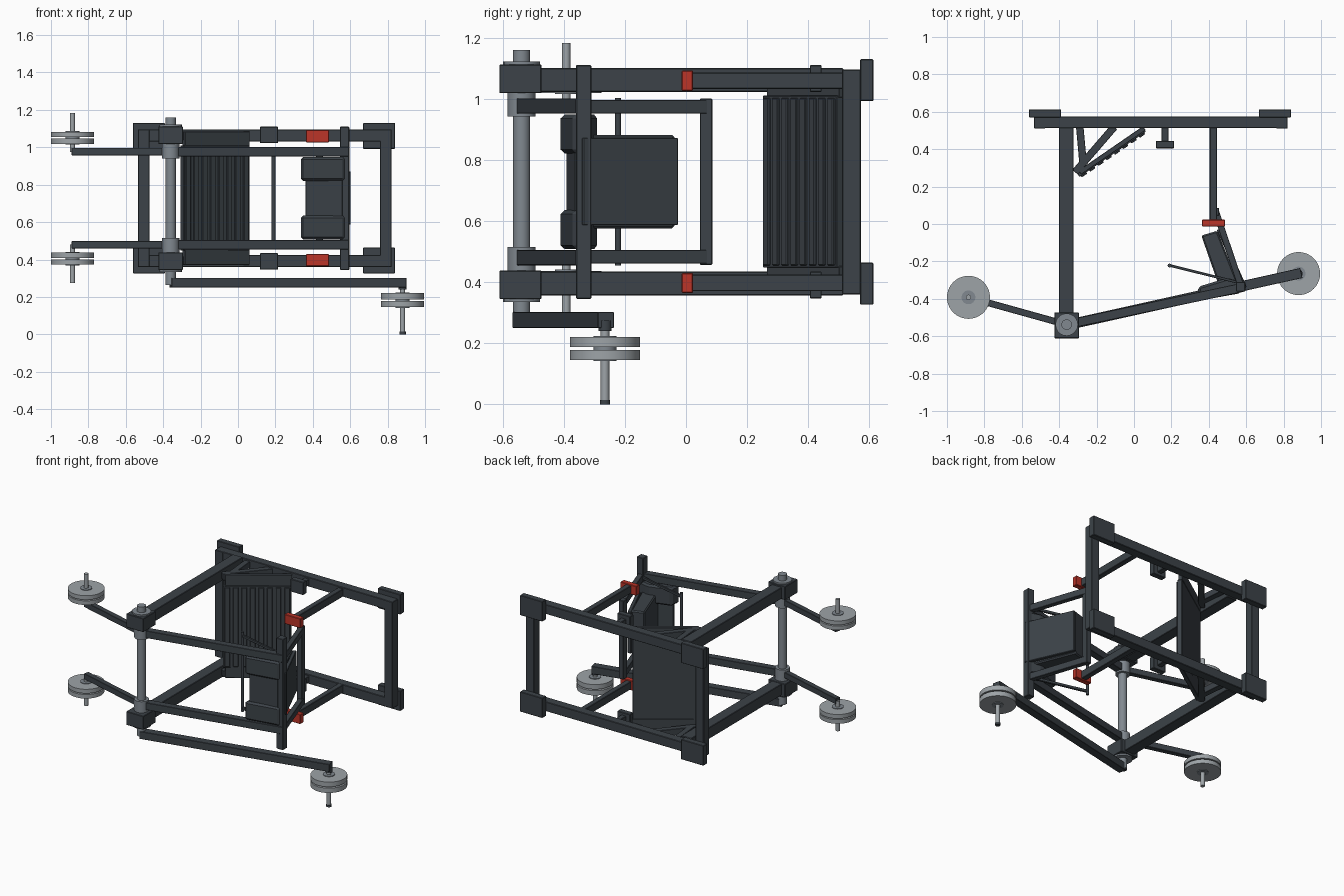
import bpy, bmesh, math
from mathutils import Vector

cube = bpy.data.objects.get("Cube")
if cube:
    bpy.data.objects.remove(cube)

MID = 0.728  # height of the mirror plane


def material(name, color):
    m = bpy.data.materials.new(name)
    m.use_nodes = True
    m.diffuse_color = (*color, 1)
    m.node_tree.nodes["Principled BSDF"].inputs["Base Color"].default_value = (*color, 1)
    return m


DARK = material("charcoal paint", (0.045, 0.055, 0.065))
STEEL = material("brushed steel", (0.22, 0.25, 0.28))
IRON = material("light grey iron", (0.34, 0.37, 0.39))
RED = material("red paint", (0.5, 0.035, 0.022))


def prism(name, points, z0, z1, mat=DARK, bevel=0.003):
    """Extrude a plan outline from z0 to z1."""
    bm = bmesh.new()
    face = bm.faces.new([bm.verts.new((x, y, z0)) for x, y in points])
    ext = bmesh.ops.extrude_face_region(bm, geom=[face])
    verts = [g for g in ext["geom"] if isinstance(g, bmesh.types.BMVert)]
    bmesh.ops.translate(bm, verts=verts, vec=(0, 0, z1 - z0))
    bmesh.ops.recalc_face_normals(bm, faces=bm.faces)
    if bevel:
        bmesh.ops.bevel(bm, geom=bm.edges[:], offset=bevel, segments=1, affect='EDGES')
    mesh = bpy.data.meshes.new(name)
    bm.to_mesh(mesh)
    bm.free()
    mesh.materials.append(mat)
    obj = bpy.data.objects.new(name, mesh)
    bpy.context.collection.objects.link(obj)
    return obj


def box(name, x, y, z, mat=DARK):
    return prism(name, [(x[0], y[0]), (x[1], y[0]), (x[1], y[1]), (x[0], y[1])], *z, mat)


def beam(name, a, b, width, z, mat=DARK, bevel=0.002):
    """Straight bar lying in plan between two points."""
    a, b = Vector(a), Vector(b)
    d = (b - a).normalized() * width / 2
    n = Vector((-d.y, d.x))
    return prism(name, [a + n, a - n, b - n, b + n], *z, mat, bevel)


def rod(name, at, z, r, mat=STEEL, sides=32):
    bpy.ops.mesh.primitive_cylinder_add(vertices=sides, radius=r, depth=z[1] - z[0],
                                        location=(*at, (z[0] + z[1]) / 2))
    obj = bpy.context.object
    obj.name = name
    obj.data.materials.append(mat)
    bpy.ops.object.shade_smooth_by_angle(angle=math.radians(35))
    return obj


def pair(maker, name, *args, z, **kw):
    """Make a part and its twin across the mirror plane."""
    maker("lower_" + name, *args, z, **kw)
    maker("upper_" + name, *args, (2 * MID - z[1], 2 * MID - z[0]), **kw)


def pair_prism(name, points, z0, z1, **kw):
    prism("lower_" + name, points, z0, z1, **kw)
    prism("upper_" + name, points, 2 * MID - z1, 2 * MID - z0, **kw)


# Base frame and feet
pair(box, "base_rail", (-0.535, 0.822), (0.513, 0.575), z=(0.36, 0.425))
for side, x0 in (("right", -0.535), ("left", 0.76)):
    box(side + "_base_post", (x0, x0 + 0.062), (0.511, 0.573), (0.36, 1.096))
for side, x0 in (("right", -0.562), ("left", 0.668)):
    pair(box, side + "_foot", (x0, x0 + 0.172), (0.57, 0.613), z=(0.326, 0.464))

# Long arms, bearing blocks and main pivot
pivot = (-0.36, -0.538)
pair(box, "long_arm", (-0.4, -0.323), (-0.55, 0.515), z=(0.356, 0.434))
pair(box, "bearing_block", (-0.426, -0.295), (-0.611, -0.473), z=(0.344, 0.438))
rod("pivot_shaft", pivot, (0.265, 1.16), 0.028)
pair(rod, "pivot_collar", pivot, z=(0.438, 0.515), r=0.046)
pair(rod, "bearing_ring", pivot, z=(0.334, 0.346), r=0.06, sides=20)

# Swing arms and lever
pair(beam, "swing_arm", pivot, (0.585, -0.338), 0.048, z=(0.455, 0.505))
pair(beam, "weight_arm", pivot, (-0.885, -0.392), 0.036, z=(0.459, 0.499))
beam("lever_arm", (-0.362, -0.541), (0.895, -0.262), 0.055, (0.25, 0.302))


# Weight pegs with two discs each
def weights(name, at, z, discs):
    rod(name + "_peg", at, z, 0.014, IRON, 20)
    lo, hi = discs
    t = (hi - lo) * 0.44
    rod(name + "_hub", at, (lo - 0.004, hi + 0.004), 0.037, STEEL)
    for i, bottom in enumerate((lo, hi - t)):
        rod(f"{name}_disc_{i + 1}", at, (bottom, bottom + t), 0.115, IRON, 40)


weights("lower_weight", (-0.885, -0.392), (0.274, 0.48), (0.373, 0.437))
weights("upper_weight", (-0.885, -0.392), (0.976, 1.183), (1.019, 1.083))
weights("lever_weight", (0.88, -0.265), (0.01, 0.276), (0.145, 0.22))
rod("lever_peg_cap", (0.88, -0.265), (0, 0.014), 0.017, DARK, 20)
rod("lever_peg_collar", (0.88, -0.265), (0.24, 0.275), 0.022, DARK, 20)

# Carriage
box("carriage_post", (0.545, 0.595), (-0.36, -0.31), (0.345, 1.11))
pair(beam, "carriage_rail", (0.573, -0.335), (0.435, 0.075), 0.034, z=(0.46, 0.505))
box("carriage_cross_bar", (0.418, 0.455), (0.045, 0.086), (0.456, 1.0))
prism("back_plate", [(0.442, -0.032), (0.464, -0.025), (0.603, -0.337), (0.58, -0.346)],
      0.586, 0.872)
prism("back_pad", [(0.36, -0.062), (0.445, -0.036), (0.56, -0.325), (0.465, -0.362)],
      0.576, 0.882, bevel=0.008)
pair_prism("shoulder_pad", [(0.335, -0.412), (0.345, -0.335), (0.5, -0.288),
                            (0.582, -0.312), (0.57, -0.37)], 0.508, 0.635, bevel=0.012)
prism("pad_bracket", [(0.36, -0.392), (0.36, -0.375), (0.55, -0.342), (0.56, -0.362)],
      0.625, 0.832)

# Grab handle
rod("handle_rod", (0.19, -0.222), (0.455, 1.003), 0.01, DARK, 16)
pair(beam, "handle_arm", (0.188, -0.221), (0.56, -0.313), 0.014, z=(0.47, 0.488))

# Guide rails with red stops
pair(box, "guide_rail", (0.405, 0.443), (0.01, 0.52), z=(0.37, 0.424))
pair(box, "red_stop", (0.364, 0.486), (-0.014, 0.023), z=(0.364, 0.43), mat=RED)

# Small brackets on the base
pair(box, "bracket_stem", (0.148, 0.184), (0.43, 0.52), z=(0.372, 0.415))
pair(box, "bracket_pad", (0.117, 0.214), (0.405, 0.444), z=(0.346, 0.434))

# Ridged footplate and its struts
start, end = Vector((-0.3, 0.264)), Vector((0.054, 0.505))
beam("footplate", start, end, 0.03, (0.447, 1.01))
step = (end - start).normalized()
out = Vector((step.y, -step.x)) * 0.017
count = 8
for i in range(count):
    c = start.lerp(end, (i + 0.5) / count) + out
    beam(f"footplate_ridge_{i + 1}", c - step * 0.017, c + step * 0.017, 0.014,
         (0.455, 1.002), bevel=0.003)
pair(beam, "long_strut", (-0.315, 0.277), (-0.105, 0.52), 0.04, z=(0.372, 0.416))
pair(beam, "short_strut", (-0.272, 0.32), (-0.29, 0.52), 0.04, z=(0.372, 0.416))
pair(beam, "plate_support", (-0.29, 0.275), (0.055, 0.512), 0.026, z=(0.372, 0.452))
